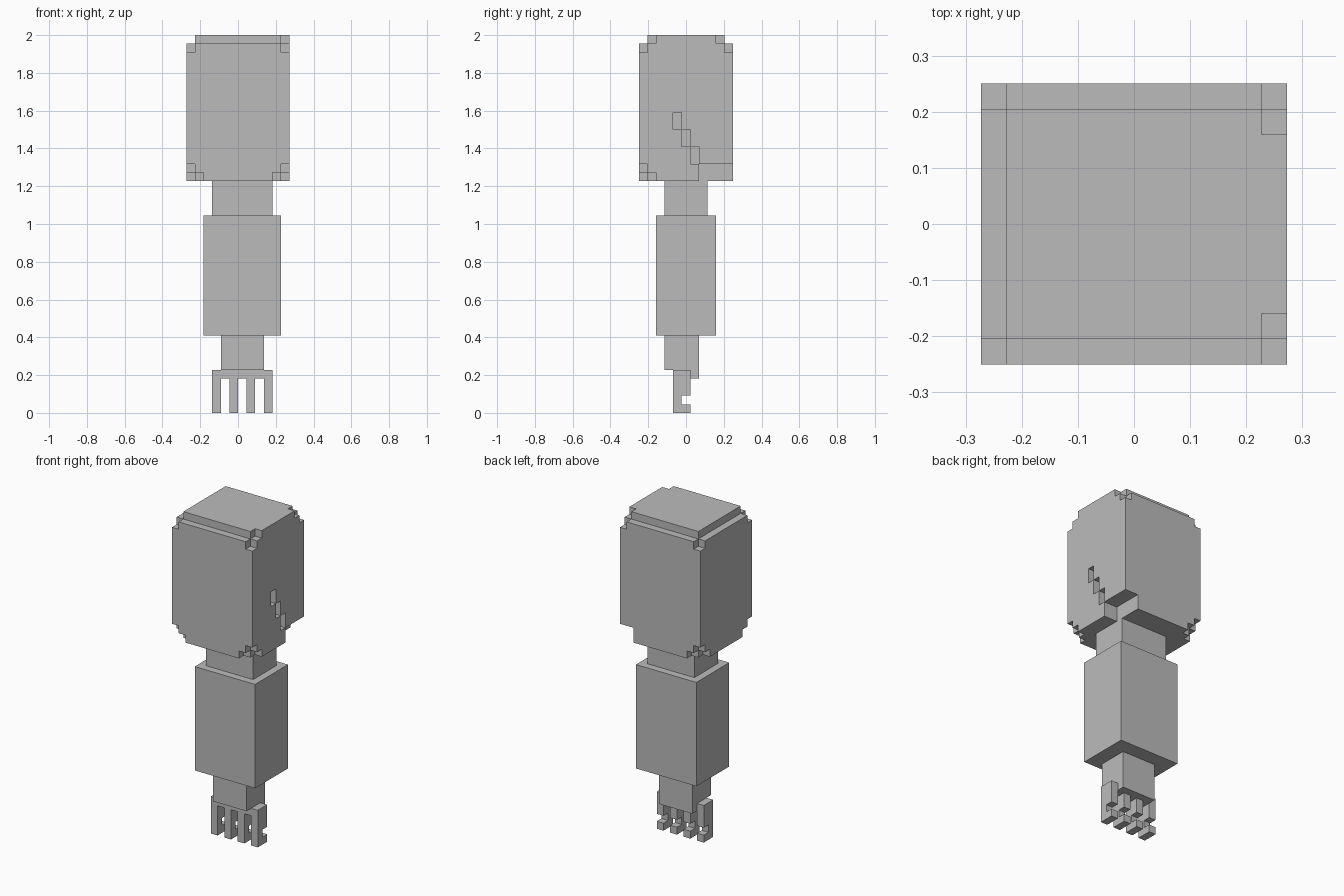
import bpy
import bmesh
from itertools import product
from mathutils import Vector

UNIT = 2 / 44  # edge of one block

cube = bpy.data.objects.get("Cube")
if cube:
    bpy.data.objects.remove(cube, do_unlink=True)

grey = bpy.data.materials.new("plain_grey")
grey.use_nodes = True
colour = (0.5, 0.5, 0.5, 1)
grey.diffuse_color = colour
grey.node_tree.nodes["Principled BSDF"].inputs["Base Color"].default_value = colour


def cells(x, y, z):
    """All block positions inside a box given as three (low, high) ranges."""
    return set(product(range(*x), range(*y), range(*z)))


def blocks(name, solid):
    """Make one mesh from the exposed sides of a set of blocks."""
    bm = bmesh.new()
    corners = {}

    def vert(p):
        key = tuple(p)
        if key not in corners:
            x, y, z = key
            corners[key] = bm.verts.new(Vector((x - 6, y - 5.5, z)) * UNIT)
        return corners[key]

    for cell in sorted(solid):
        for axis in range(3):
            for side in (0, 1):
                near = list(cell)
                near[axis] += 2 * side - 1
                if tuple(near) in solid:
                    continue
                u, v = (axis + 1) % 3, (axis + 2) % 3
                ring = []
                for a, b in ((0, 0), (1, 0), (1, 1), (0, 1)):
                    p = list(cell)
                    p[axis] += side
                    p[u] += a
                    p[v] += b
                    ring.append(vert(p))
                bm.faces.new(ring if side else ring[::-1])
    mesh = bpy.data.meshes.new(name)
    bm.to_mesh(mesh)
    bm.free()
    mesh.materials.append(grey)
    obj = bpy.data.objects.new(name, mesh)
    bpy.context.collection.objects.link(obj)


# Shoulder block with a raised cap on top
shoulder = cells((0, 12), (0, 11), (27, 43)) | cells((1, 12), (1, 10), (43, 44))

# Stepped corners
for x, y in product((0, 11), (0, 10)):
    dx, dy = (1 if x == 0 else -1), (1 if y == 0 else -1)
    shoulder -= {(x, y, 27), (x + dx, y, 27), (x, y + dy, 27), (x, y, 28), (x, y, 42)}
    if x == 11:
        shoulder.discard((x, y + dy, 43))

# Zigzag groove on the side, ending in a recess at the lower back corner
for step in range(3):
    shoulder -= cells((11, 12), (4 + step, 5 + step), (33 - 2 * step, 35 - 2 * step))
shoulder -= cells((10, 12), (7, 11), (27, 29))
blocks("shoulder", shoulder)

# Elbow, forearm and wrist
blocks("elbow", cells((3, 10), (3, 8), (23, 27)))
blocks("forearm", cells((2, 11), (2, 9), (9, 23)))
blocks("wrist", cells((4, 9), (3, 7), (5, 9)) | cells((4, 9), (6, 7), (4, 5)))

# Hand: knuckle bar with four hooked fingers
hand = cells((3, 10), (4, 6), (4, 5))
for x in range(3, 10, 2):
    hand |= cells((x, x + 1), (4, 6), (0, 4))
    hand -= cells((x, x + 1), (5, 6), (1, 2))
blocks("hand", hand)
